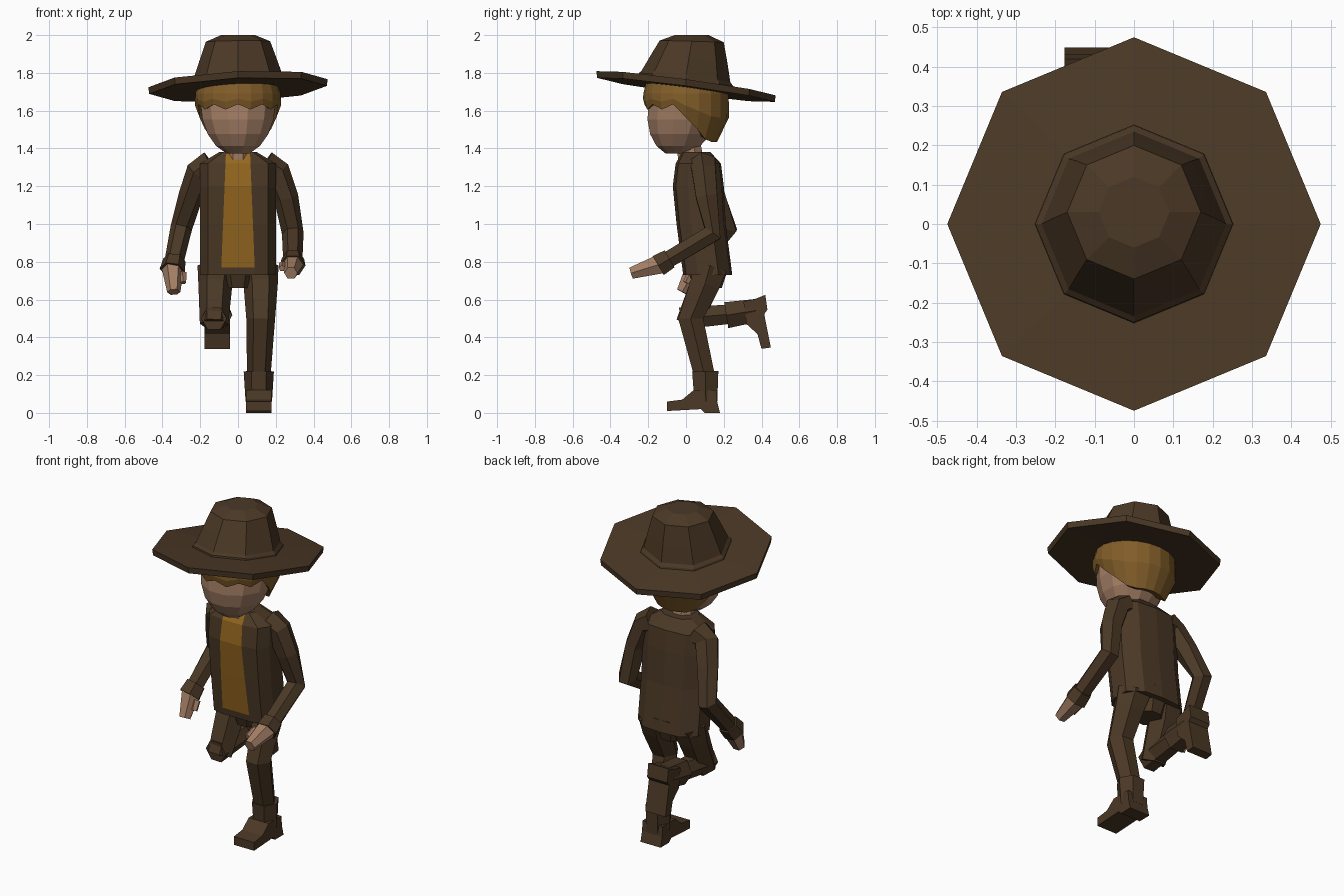
import bpy, bmesh
from math import sin, cos, pi, radians
from mathutils import Vector

cube = bpy.data.objects.get("Cube")
if cube:
    bpy.data.objects.remove(cube, do_unlink=True)


def make_material(name, red, green, blue):
    material = bpy.data.materials.new(name)
    material.use_nodes = True
    colour = (red, green, blue, 1)
    material.diffuse_color = colour
    material.node_tree.nodes["Principled BSDF"].inputs["Base Color"].default_value = colour
    return material


brown = make_material("dark_brown", .07, .04, .019)
skin = make_material("skin", .37, .21, .13)
hair_brown = make_material("hair_brown", .22, .11, .022)
ochre = make_material("shirt_ochre", .3, .135, .014)


def loft(name, rings, materials, rule=None, caps=True):
    """Skin a list of equal point rings; rule(face) picks the material."""
    bm = bmesh.new()
    loops = [[bm.verts.new(point) for point in ring] for ring in rings]
    count = len(loops[0])
    for low, high in zip(loops, loops[1:]):
        for i in range(count):
            j = (i + 1) % count
            bm.faces.new((low[i], low[j], high[j], high[i]))
    if caps:
        bm.faces.new(loops[0])
        bm.faces.new(loops[-1])
    bmesh.ops.recalc_face_normals(bm, faces=bm.faces)
    if rule:
        for face in bm.faces:
            face.material_index = rule(face)
    mesh = bpy.data.meshes.new(name)
    bm.to_mesh(mesh)
    bm.free()
    for material in materials:
        mesh.materials.append(material)
    bpy.context.collection.objects.link(bpy.data.objects.new(name, mesh))


def circle(count, radius, centre_y=0, turn=0):
    angles = [2 * pi * (i + turn) / count for i in range(count)]
    return [(radius * sin(a), centre_y - radius * cos(a)) for a in angles]


def tube(name, path, start, end, material, sides=6):
    """Sweep a polygon along a path, tapering from start to end radius."""
    points = [Vector(point) for point in path]
    last = len(points) - 1
    rings = []
    for k, point in enumerate(points):
        along = (points[min(k + 1, last)] - points[max(k - 1, 0)]).normalized()
        across = (Vector((1, 0, 0)) - along * along.x).normalized()
        front = along.cross(across)
        radius = start + (end - start) * k / last
        rings.append([point + across * u + front * v
                      for u, v in circle(sides, radius, turn=.5)])
    loft(name, rings, [material])


# Hat: tilted octagonal brim and tapering crown
def hat_ring(radius, z, tilt=1, centre_y=0):
    lean_side, lean_front = tilt * .045, tilt * .135
    return [(x, y, z + lean_side * x - lean_front * y)
            for x, y in circle(8, radius, centre_y)]


loft("hat_brim", [hat_ring(.2, 1.715), hat_ring(.47, 1.71),
                  hat_ring(.475, 1.745), hat_ring(.25, 1.755)], [brown])
loft("hat_crown", [hat_ring(.255, 1.74), hat_ring(.25, 1.765), hat_ring(.235, 1.78),
                   hat_ring(.205, 1.87, .7, .015), hat_ring(.17, 1.967, .2, .03),
                   hat_ring(.09, 2, 0, .03)], [brown])


# Head: lower part of a stretched sphere, chin pushed forward
def head_ring(angle):
    flat = circle(12, .205 * sin(angle), -.05 * max(0, cos(angle)), turn=.5)
    return [(x, y, 1.64 - .28 * cos(angle)) for x, y in flat]


loft("head", [head_ring(radians(18 * k)) for k in range(1, 7)], [skin])
tube("neck", [(0, .03, 1.3), (0, .015, 1.42)], .075, .068, skin, sides=8)

# Hair: cap with an uneven fringe, dropping towards the nape
brow, nape, temple, hair_top = 1.62, 1.435, -.06, 1.69
inner, lower, middle, upper, crown = [], [], [], [], []
for i, (x, y) in enumerate(circle(20, 1)):
    depth = .2 * y
    if depth < temple:
        z = brow + .014 * (-1) ** i
    else:
        z = max(nape, brow - .95 * (depth - temple))
    radius = .22 - .3 * max(0, brow - z)
    rows = [(inner, radius - .04, z + .015), (lower, radius, z),
            (middle, .227, (z + hair_top) / 2), (upper, .226, hair_top),
            (crown, .2, 1.775 - .1 * depth)]
    for ring, reach, height in rows:
        ring.append((reach * x, reach * y, height))
loft("hair", [inner, lower, middle, upper, crown], [hair_brown], caps=False)


# Open jacket: the middle front strip shows the shirt
def torso_ring(z, front, back, width=.2):
    depth = back - front
    strip = .09 - .04 * (z - .73)
    half = [(strip, front), (width * .8, front + depth * .06),
            (width, front + depth * .3), (width, back - depth * .28),
            (width * .6, back - depth * .04)]
    mirrored = [(-x, y) for x, y in reversed(half)]
    return [(x, y, z) for x, y in half + [(0, back)] + mirrored]


hem = .77


def shirt_rule(face):
    centre = face.calc_center_median()
    return int(abs(centre.x) < .001 and face.normal.y < -.5 and centre.z > hem)


loft("jacket", [torso_ring(.73, -.015, .245), torso_ring(hem, -.02, .24),
                torso_ring(1, -.05, .21), torso_ring(1.2, -.07, .2),
                torso_ring(1.32, -.055, .185), torso_ring(1.38, -.02, .13, width=.1)],
     [brown, ochre], shirt_rule)
tube("trouser_seat", [(0, .115, .8), (0, .115, .66)], .13, .08, brown, sides=8)


# Arms: sleeve, flared cuff, fist and thumb
def arm(label, side, upper_arm, elbow, wrist, fingertip):
    shoulder = [(side * .14, .09, 1.31), (side * .205, .095, 1.275)]
    tube(label + "_sleeve", shoulder + [upper_arm, elbow, wrist], .08, .05, brown)
    wrist, fingertip = Vector(wrist), Vector(fingertip)
    forearm = (wrist - Vector(elbow)).normalized()
    tube(label + "_cuff", [wrist - forearm * .05, wrist + forearm * .02], .06, .067, brown)
    reach = fingertip - wrist
    palm = wrist + reach * .5
    tube(label + "_hand", [wrist, palm, fingertip], .06, .035, skin)
    inward = Vector((-side * .05, 0, .01))
    tube(label + "_thumb", [palm - reach * .2 + inward, palm + reach * .2 + inward],
         .022, .018, skin, sides=5)


arm("left", 1, (.255, .11, 1.14), (.29, .14, .95), (.29, -.13, .79), (.28, -.29, .74))
arm("right", -1, (-.25, .15, 1.15), (-.3, .22, .98), (-.345, .05, .77), (-.34, -.02, .64))


# Boots: a side outline measured from the heel, turned into the pose
def boot(label, x, heel_y, heel_z, turn):
    def place(across, forward, up):
        return (x + across, heel_y - forward * cos(turn) - up * sin(turn),
                heel_z - forward * sin(turn) + up * cos(turn))

    outline = [(0, 0), (.08, 0), (.1, .02), (.28, .01), (.28, .06), (.2, .07),
               (.14, .12), (.02, .12), (.015, .06)]
    soles = [[place(half, forward, up) for forward, up in outline] for half in (-.067, .067)]
    loft(label + "_boot_foot", soles, [brown])
    tube(label + "_boot_shaft", [place(0, .078, .22), place(0, .075, .06)], .08, .07, brown)


# Left leg stands, right leg is lifted with the shin folded back
def hip(side):
    return [(side * .11, .125, hem), (side * .12, .1, .68)]


tube("left_trouser", hip(1) + [(.12, .025, .5), (.11, .1, .19)], .105, .062, brown)
boot("left", .11, .18, 0, 0)
tube("right_thigh", hip(-1) + [(-.127, .01, .47)], .105, .075, brown)
tube("right_shin", [(-.127, -.03, .5), (-.115, .26, .525)], .068, .058, brown)
boot("right", -.11, .42, .625, radians(98))
